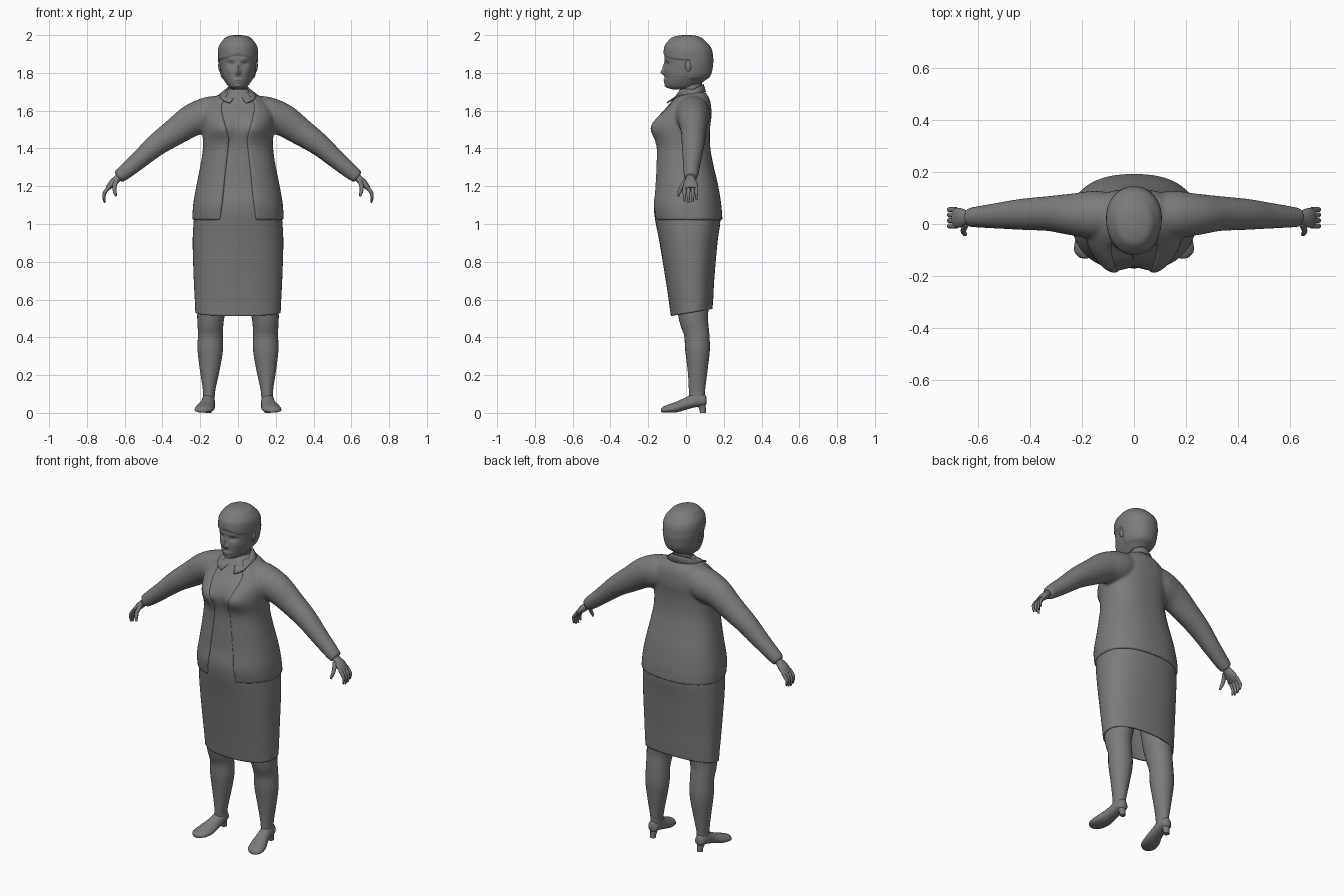
import bpy, bmesh, math
from mathutils import Vector, Matrix

if "Cube" in bpy.data.objects:
    bpy.data.objects.remove(bpy.data.objects["Cube"])

grey = bpy.data.materials.new("plain grey")
grey.use_nodes = True
grey.diffuse_color = (0.2, 0.2, 0.2, 1)
grey.node_tree.nodes["Principled BSDF"].inputs["Base Color"].default_value = (0.2, 0.2, 0.2, 1)


def finish(name, bm, angle=50):
    """Turn a bmesh into a smooth shaded object."""
    bmesh.ops.recalc_face_normals(bm, faces=bm.faces)
    mesh = bpy.data.meshes.new(name)
    bm.to_mesh(mesh)
    bm.free()
    mesh.materials.append(grey)
    obj = bpy.data.objects.new(name, mesh)
    bpy.context.collection.objects.link(obj)
    bpy.ops.object.select_all(action='DESELECT')
    obj.select_set(True)
    bpy.context.view_layer.objects.active = obj
    bpy.ops.object.shade_smooth_by_angle(angle=math.radians(angle))
    return obj


def spline(rows, steps=6):
    """Catmull-Rom interpolation through rows of numbers."""
    out = []
    for i in range(len(rows) - 1):
        a, b, c, d = (Vector(rows[max(0, min(len(rows) - 1, i + k))]) for k in (-1, 0, 1, 2))
        for j in range(steps):
            u = j / steps
            out.append(b + (c - a) * u / 2 + (a - b * 2.5 + c * 2 - d / 2) * u * u
                       + ((b - c) * 1.5 + (d - a) / 2) * u ** 3)
    return out + [Vector(rows[-1])]


def loft(bm, rings, caps=True, closed=True):
    loops = [[bm.verts.new(p) for p in ring] for ring in rings]
    n = len(loops[0])
    for a, b in zip(loops, loops[1:]):
        for i in range(n if closed else n - 1):
            j = (i + 1) % n
            bm.faces.new((a[i], a[j], b[j], b[i]))
    if caps:
        bm.faces.new(loops[0])
        bm.faces.new(loops[-1])


def tube(bm, rows, side=1, steps=5, n=20):
    """Oval tube along x, y, z, with radii across the path and along y."""
    rows = spline(rows, steps)
    rings = []
    for i, r in enumerate(rows):
        t = (rows[min(i + 1, len(rows) - 1)] - rows[max(i - 1, 0)]).to_3d().normalized()
        across = t.cross(Vector((0, 1, 0))).normalized()
        depth = across.cross(t)
        ring = [r.to_3d() + across * r[3] * math.cos(a) + depth * r[4] * math.sin(a)
                for a in (math.tau * k / n for k in range(n))]
        rings.append([Vector((p.x * side, p.y, p.z)) for p in ring])
    loft(bm, rings)


def bump(v, centre, width):
    return math.exp(-((v - centre) / width) ** 2)


def section(row, t, e=2.0, off=0.0):
    """Point on a rounded cross-section; t = 0 faces the front."""
    z, hw, front, back = row
    mid = front * 0.45 + back * 0.55
    s, c = math.sin(t), math.cos(t)
    depth = (mid - front if c > 0 else back - mid) + off
    x = math.copysign(abs(s) ** (2 / e), s) * (hw + off)
    return Vector((x, mid - math.copysign(abs(c) ** (2 / e), c) * depth, z))


def around(n):
    return [math.tau * k / n for k in range(n)]


# Torso shape shared by jacket and blouse: height, half width, front, back
TORSO = spline([(1.02, .238, -.166, .19), (1.1, .235, -.178, .184), (1.2, .218, -.168, .168),
                (1.3, .198, -.162, .145), (1.4, .183, -.158, .126), (1.5, .186, -.165, .124),
                (1.57, .188, -.148, .132), (1.62, .172, -.108, .13), (1.66, .135, -.077, .122),
                (1.69, .09, -.055, .105), (1.715, .055, -.035, .085)])


def torso_point(row, t, off=0.0):
    p = section(row, t, 2.3, off)
    if math.cos(t) > 0:
        p.y -= 0.032 * bump(abs(p.x), .09, .07) * bump(p.z, 1.51, .055)
    return p


# Jacket shell, open down the front, fused with its sleeves
def opening(z):
    if z < 1.45:
        return .095 - .047 * (z - 1.02) / .43
    return .048 + .042 * min(1, (z - 1.45) / .15) - .55 * max(0, z - 1.63)


bm = bmesh.new()
rings = []
for row in TORSO[:-4]:
    start = math.asin(min(.9, opening(row[0]) / row[1]) ** 1.15)
    ts = [start + (math.tau - 2 * start) * k / 64 for k in range(65)]
    rings.append([torso_point(row, t, .003) for t in ts]
                 + [torso_point(row, t, -.022) for t in reversed(ts)])
loft(bm, rings)
SLEEVE = [(.05, .035, 1.605, .08, .08), (.15, .035, 1.58, .094, .092), (.24, .037, 1.55, .086, .08),
          (.33, .04, 1.49, .073, .067), (.43, .037, 1.42, .06, .06), (.52, .032, 1.342, .049, .05),
          (.6, .027, 1.275, .041, .041), (.635, .025, 1.247, .034, .036)]
for side in (1, -1):
    tube(bm, SLEEVE, side, 6, 28)
jacket = finish("jacket", bm)
remesh = jacket.modifiers.new("fuse", 'REMESH')
remesh.mode = 'VOXEL'
remesh.voxel_size = 0.008
remesh.use_smooth_shade = True
soften = jacket.modifiers.new("soften", 'SMOOTH')
soften.factor = 0.5
soften.iterations = 6

# Blouse under the jacket
bm = bmesh.new()
loft(bm, [[torso_point(r, t, -.007) for t in around(64)] for r in TORSO if r[0] > 1.18])
finish("blouse", bm)

# Skirt with a hem that rises toward the back
SKIRT = [(.53, .226, -.08, .14), (.6, .229, -.09, .145), (.7, .234, -.105, .15), (.9, .24, -.139, .167),
         (1.02, .234, -.163, .182), (1.1, .226, -.17, .174), (1.19, .21, -.158, .16)]
bm = bmesh.new()
rings = []
for row in spline(SKIRT):
    ring = [section(row, t, 2.3) for t in around(64)]
    for p in ring:
        p.z += .17 * (p.y - .02) * max(0, 1 - (row[0] - .53) / .45)
    rings.append(ring)
loft(bm, rings, caps=False)
skirt = finish("skirt", bm)
cloth = skirt.modifiers.new("cloth", 'SOLIDIFY')
cloth.thickness = 0.008
cloth.offset = -1

# Shirt collar folded over the jacket, with points at the front
bm = bmesh.new()
top, fold, edge = [], [], []
for k in range(49):
    t = .3 + (math.tau - .6) * k / 48
    c = math.cos(t)
    top.append(section((1.705 - .032 * c, .056, -.05, .083), t))
    fold.append(section((1.705 - .035 * c, .066, -.062, .094), t))
    tip = max(0, c) ** 2
    edge.append(section((1.69 - .05 * tip - .01 * min(0, c), .097 + .05 * tip, -.108, .106), t))
loft(bm, [top, fold, edge], caps=False, closed=False)
collar = finish("collar", bm)
collar.modifiers.new("cloth", 'SOLIDIFY').thickness = 0.007

# Neck
bm = bmesh.new()
tube(bm, [(0, .03, 1.62, .06, .058), (0, .028, 1.72, .05, .055), (0, .03, 1.8, .05, .06)])
finish("neck", bm)

# Head: raised hair area and sculpted face on one loft
HEAD = [(1.712, .026, -.065, .03), (1.722, .044, -.098, .05), (1.74, .06, -.11, .075),
        (1.77, .079, -.112, .112), (1.8, .09, -.112, .13), (1.85, .098, -.112, .138),
        (1.88, .1, -.113, .138), (1.92, .1, -.112, .132), (1.95, .091, -.104, .115),
        (1.98, .064, -.074, .08), (1.992, .032, -.035, .045), (1.995, .006, .0, .012)]
FACE = [(0, 1.802, .013, .014, .02), (0, 1.828, .009, .025, .011), (.036, 1.847, .019, .011, -.01),
        (.036, 1.874, .025, .009, .004), (0, 1.762, .022, .006, .008), (0, 1.75, .018, .005, .006),
        (0, 1.73, .022, .01, .006), (.05, 1.81, .02, .02, .004)]


def ramp(v, start, width):
    u = max(0, min(1, (v - start) / width))
    return u * u * (3 - 2 * u)


bm = bmesh.new()
rings = []
for row in spline(HEAD, 8):
    ring = []
    for t in around(96):
        p = section(row, t, 2.1)
        hairline = 1.893 - .3 * abs(p.x)
        hair = max(ramp(p.z, hairline, .012), ramp(p.y, .015, .014) * ramp(p.z, 1.758, .02))
        p = section(row, t, 2.1, .006 * hair)
        p.z += .005 * ramp(p.z, 1.96, .03)
        if math.cos(t) > 0:
            for x, z, wide, tall, amount in FACE:
                p.y -= amount * bump(abs(p.x), x, wide) * bump(p.z, z, tall)
        ring.append(p)
    rings.append(ring)
loft(bm, rings)
finish("head", bm, 60)

# Ears
bm = bmesh.new()
for side in (1, -1):
    place = Matrix.Translation((side * .096, .012, 1.838)) @ Matrix.Diagonal((.009, .017, .03, 1))
    bmesh.ops.create_uvsphere(bm, u_segments=16, v_segments=10, radius=1, matrix=place)
finish("ears", bm)

# Hands: palm, four curled fingers and a thumb
PALM = [(.61, .025, 1.265, .024, .025), (.635, .024, 1.243, .02, .024),
        (.665, .024, 1.215, .02, .037), (.692, .024, 1.187, .012, .038)]
THUMB = [(.645, .0, 1.23, .013, .012), (.655, -.024, 1.195, .011, .011),
         (.651, -.037, 1.165, .009, .009), (.645, -.04, 1.147, .005, .005)]
# Legs: thigh to ankle
LEG = [(.118, .03, .9, .1, .11), (.135, .035, .6, .08, .088), (.145, .04, .5, .071, .077),
       (.146, .056, .42, .066, .067), (.147, .061, .33, .067, .065), (.15, .061, .22, .051, .052),
       (.153, .058, .12, .033, .043), (.155, .057, .06, .031, .042)]
# Shoe stations: y, centre x, half width, sole height, upper height
SHOE = [(.108, .156, .012, .045, .085), (.095, .156, .028, .036, .1), (.05, .157, .035, .03, .107),
        (0, .162, .039, .017, .083), (-.05, .173, .049, .003, .06), (-.1, .183, .047, .001, .042),
        (-.125, .187, .027, .002, .03), (-.132, .188, .01, .006, .02)]
for side, word in ((1, "left"), (-1, "right")):
    bm = bmesh.new()
    tube(bm, PALM, side)
    for y, drop in ((.055, .015), (.035, .004), (.013, 0), (-.008, .008)):
        tube(bm, [(.682, y, 1.197, .01, .01), (.702, y, 1.172, .01, .01),
                  (.71, y, 1.142 + drop, .008, .009), (.706, y, 1.112 + drop, .004, .005)], side, 4, 10)
    tube(bm, THUMB, side, 4, 10)
    finish(word + "_hand", bm)

    bm = bmesh.new()
    tube(bm, LEG, side, 6, 28)
    finish(word + "_leg", bm)

    bm = bmesh.new()
    rings = []
    for y, x, half, low, high in spline(SHOE, 5):
        rings.append([Vector((side * (x + half * math.cos(a)), y,
                              low + (high - low) * (.35 + (.65 if math.sin(a) > 0 else .35) * math.sin(a))))
                      for a in around(24)])
    loft(bm, rings)
    # Block heel, tapered to the floor
    loft(bm, [[Vector((side * (.156 + w * math.cos(a)), y + w * math.sin(a), z)) for a in around(16)]
              for z, w, y in ((0, .016, .09), (.02, .017, .088), (.055, .025, .078))])
    finish(word + "_shoe", bm)
